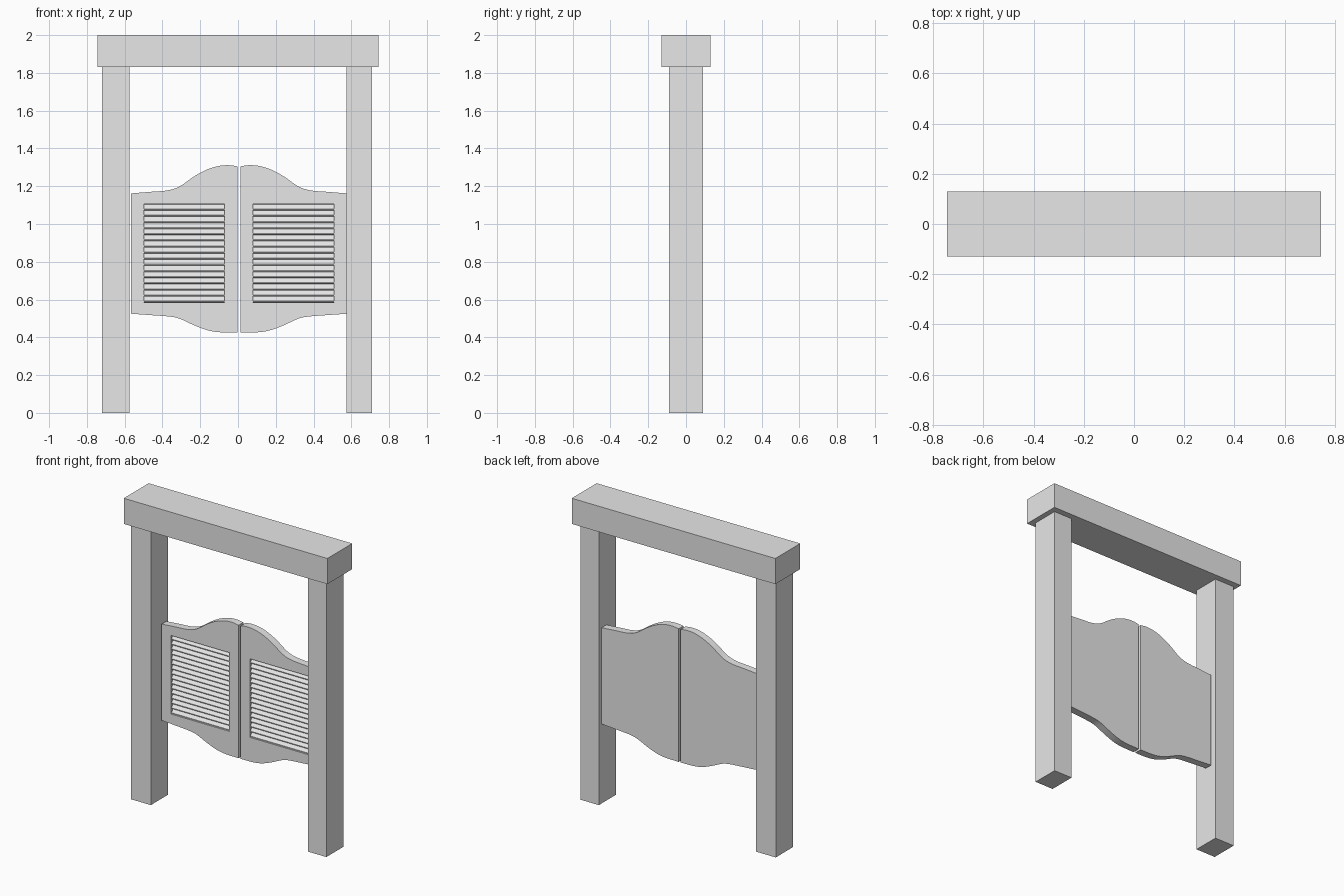
import bpy
import bmesh
from mathutils import Vector

cube = bpy.data.objects.get("Cube")
if cube:
    bpy.data.objects.remove(cube, do_unlink=True)

grey = bpy.data.materials.new("plain_grey")
grey.use_nodes = True
grey.diffuse_color = (0.8, 0.8, 0.8, 1)
grey.node_tree.nodes["Principled BSDF"].inputs["Base Color"].default_value = (0.8, 0.8, 0.8, 1)


def prism(name, profile, sweep):
    """Fill a closed profile of 3D points and extrude it along the sweep vector."""
    bm = bmesh.new()
    face = bm.faces.new([bm.verts.new(p) for p in profile])
    new = bmesh.ops.extrude_face_region(bm, geom=[face])["geom"]
    bmesh.ops.translate(bm, vec=sweep, verts=[v for v in new if isinstance(v, bmesh.types.BMVert)])
    bmesh.ops.recalc_face_normals(bm, faces=bm.faces)
    mesh = bpy.data.meshes.new(name)
    bm.to_mesh(mesh)
    bm.free()
    mesh.materials.append(grey)
    obj = bpy.data.objects.new(name, mesh)
    bpy.context.collection.objects.link(obj)
    return obj


def box(name, x0, x1, y0, y1, z0, z1):
    return prism(name, [(x0, y0, z0), (x1, y0, z0), (x1, y1, z0), (x0, y1, z0)], Vector((0, 0, z1 - z0)))


def smooth_curve(points, steps=4):
    """Catmull-Rom curve through 2D points."""
    p = [Vector(q) for q in points]
    p = [2 * p[0] - p[1]] + p + [2 * p[-1] - p[-2]]
    out = []
    for a, b, c, d in zip(p, p[1:], p[2:], p[3:]):
        for i in range(steps):
            t = i / steps
            out.append(0.5 * (2 * b + (c - a) * t + (2 * a - 5 * b + 4 * c - d) * t * t
                              + (3 * b - a - 3 * c + d) * t ** 3))
    return out + [p[-2]]


# Door frame: two posts and a header beam
box("right_post", -0.72, -0.575, -0.09, 0.09, 0, 1.83)
box("left_post", 0.575, 0.71, -0.09, 0.09, 0, 1.83)
box("header_beam", -0.745, 0.745, -0.13, 0.13, 1.83, 2.0)

# Door outline, u measured outwards from the meeting edge
TOP = [(0, 1.305), (0.04, 1.311), (0.095, 1.308), (0.16, 1.289), (0.23, 1.252),
       (0.305, 1.2), (0.37, 1.178), (0.465, 1.17), (0.563, 1.162)]
BOTTOM = [(0.563, 0.525), (0.465, 0.518), (0.36, 0.51), (0.305, 0.498), (0.23, 0.464),
          (0.16, 0.438), (0.095, 0.427), (0, 0.425)]
OUTLINE = smooth_curve(TOP) + smooth_curve(BOTTOM)
FRONT, BACK, FLOOR = 0.01, 0.06, 0.045    # door depth and recess floor
U0, U1, Z0, Z1 = 0.068, 0.495, 0.585, 1.105   # louvre opening
SLATS = 16
PITCH = (Z1 - Z0) / SLATS

for side, sx in (("right", -1), ("left", 1)):
    def px(u):
        return 0.005 + sx * (0.0075 + u)

    # Swinging door with a recess cut in the front
    door = prism(side + "_door", [(px(u), FRONT, z) for u, z in OUTLINE], Vector((0, BACK - FRONT, 0)))
    xa, xb = sorted((px(U0), px(U1)))
    cutter = box("recess_cutter", xa, xb, FRONT - 0.05, FLOOR, Z0, Z1)
    cutter.hide_render = True
    mod = door.modifiers.new("recess", "BOOLEAN")
    mod.operation, mod.solver, mod.object = "DIFFERENCE", "EXACT", cutter
    bpy.context.view_layer.objects.active = door
    bpy.ops.object.modifier_apply(modifier=mod.name)
    bpy.data.objects.remove(cutter, do_unlink=True)

    # Louvre slats: sloping faces that overhang at their lower edge
    saw = [(xa, FLOOR, Z0)]
    for i in range(SLATS):
        z = Z0 + i * PITCH
        saw += [(xa, 0.036, z), (xa, 0.015, z + 0.002), (xa, 0.015, z + 0.007), (xa, 0.036, z + PITCH - 0.001)]
    saw.append((xa, FLOOR, Z1))
    prism(side + "_louvre_slats", saw, Vector((xb - xa, 0, 0)))
